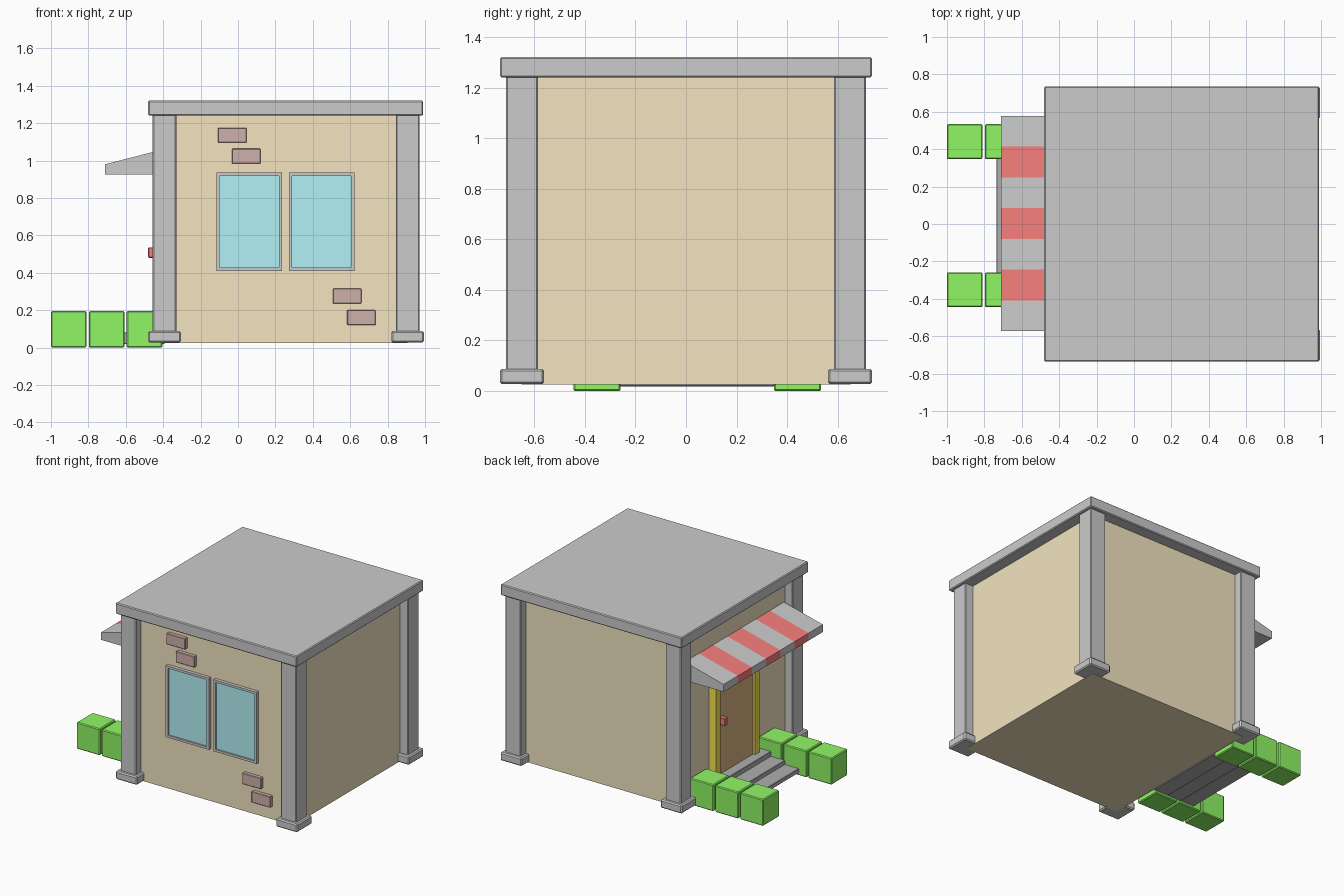
import bpy, bmesh

if "Cube" in bpy.data.objects:
    bpy.data.objects.remove(bpy.data.objects["Cube"])


def material(name, rgb):
    m = bpy.data.materials.new(name)
    m.diffuse_color = (*rgb, 1)
    m.use_nodes = True
    m.node_tree.nodes["Principled BSDF"].inputs["Base Color"].default_value = m.diffuse_color
    return m


STONE = material("stone", (0.65, 0.65, 0.65))
WALL = material("wall", (0.90, 0.775, 0.53))
GREEN = material("hedge", (0.28, 0.92, 0.13))
RED = material("red", (0.92, 0.21, 0.20))
GLASS = material("glass", (0.45, 0.88, 0.92))
BRICK = material("brick", (0.62, 0.44, 0.40))
WOOD = material("wood", (0.70, 0.47, 0.22))
YELLOW = material("yellow", (0.95, 0.78, 0.08))
DARK = material("dark_stone", (0.43, 0.43, 0.43))


def finish(name, bm, mat, bevel=0):
    bmesh.ops.recalc_face_normals(bm, faces=bm.faces)
    me = bpy.data.meshes.new(name)
    bm.to_mesh(me)
    bm.free()
    ob = bpy.data.objects.new(name, me)
    bpy.context.collection.objects.link(ob)
    if mat:
        me.materials.append(mat)
    if bevel:
        mod = ob.modifiers.new("bevel", "BEVEL")
        mod.width = bevel
        mod.segments = 1
    return ob


def box(name, xs, ys, zs, mat=None, bevel=0):
    """Box given by its min/max on each axis."""
    bm = bmesh.new()
    bmesh.ops.create_cube(bm, size=1)
    for v in bm.verts:
        v.co = [r[0] if c < 0 else r[1] for c, r in zip(v.co, (xs, ys, zs))]
    return finish(name, bm, mat, bevel)


def prism(name, profile, y0, y1, mat=None):
    """Extrude an (x, z) profile along y."""
    bm = bmesh.new()
    face = bm.faces.new([bm.verts.new((x, y0, z)) for x, z in profile])
    ext = bmesh.ops.extrude_face_region(bm, geom=[face])["geom"]
    for v in ext:
        if isinstance(v, bmesh.types.BMVert):
            v.co.y = y1
    return finish(name, bm, mat)


def frame(name, xs, zs, w, y0, y1, mat=None):
    """Rectangular ring in the xz plane, extruded along y."""
    bm = bmesh.new()
    loops = []
    for y in (y0, y1):
        for d in (0, w):
            a, b, c, e = xs[0] + d, xs[1] - d, zs[0] + d, zs[1] - d
            loops.append([bm.verts.new(p) for p in
                          ((a, y, c), (b, y, c), (b, y, e), (a, y, e))])
    for p, q in ((0, 1), (2, 3), (0, 2), (1, 3)):
        for i in range(4):
            j = (i + 1) % 4
            bm.faces.new((loops[p][i], loops[p][j], loops[q][j], loops[q][i]))
    return finish(name, bm, mat)


# Building body and flat roof
box("walls", (-0.395, 0.905), (-0.65, 0.65), (0.025, 1.26), WALL)
box("roof", (-0.48, 0.99), (-0.735, 0.735), (1.24, 1.32), STONE, 0.006)

# Corner pillars with plinths
for cx, side in ((-0.393, "left"), (0.907, "right")):
    for cy, end in ((-0.648, "front"), (0.648, "back")):
        box(f"pillar_{end}_{side}", (cx - 0.063, cx + 0.063), (cy - 0.063, cy + 0.063),
            (0.05, 1.25), STONE, 0.006)
        box(f"plinth_{end}_{side}", (cx - 0.087, cx + 0.087), (cy - 0.087, cy + 0.087),
            (0.027, 0.088), STONE, 0.008)

# Front windows
for i, (x0, x1) in enumerate(((-0.115, 0.235), (0.272, 0.622))):
    frame(f"window_frame_{i + 1}", (x0, x1), (0.41, 0.935), 0.017, -0.674, -0.64)
    box(f"window_pane_{i + 1}", (x0 + 0.015, x1 - 0.015), (-0.662, -0.64),
        (0.425, 0.92), GLASS)

# Exposed bricks
for i, (x, z) in enumerate(((-0.107, 1.095), (-0.032, 0.983), (0.508, 0.235), (0.584, 0.12))):
    box(f"brick_{i + 1}", (x, x + 0.152), (-0.678, -0.64), (z, z + 0.08), BRICK, 0.003)

# Entrance on the left side: door, frame and handle
box("door", (-0.435, -0.39), (-0.16, 0.25), (0.03, 0.93), WOOD)
for name, y in (("right", -0.205), ("left", 0.245)):
    box(f"door_post_{name}", (-0.452, -0.39), (y, y + 0.05), (0.03, 0.95), YELLOW)
box("door_lintel", (-0.452, -0.39), (-0.205, 0.295), (0.9, 0.95), YELLOW)
box("door_handle", (-0.48, -0.43), (0.198, 0.235), (0.48, 0.535), RED, 0.004)

# Striped awning
profile = ((-0.39, 0.925), (-0.71, 0.925), (-0.71, 0.98), (-0.39, 1.062))
stripe = 1.15 / 7
for i in range(7):
    y = -0.572 + i * stripe
    prism(f"awning_stripe_{i + 1}", profile, y, y + stripe, RED if i % 2 else None)

# Three steps
for i, top in enumerate((0.05, 0.08, 0.115)):
    x = -0.735 + i * 0.113
    box(f"step_{i + 1}", (x, x + 0.116), (-0.262, 0.35), (0.018, top), DARK, 0.003)

# Hedge blocks either side of the steps
for y, side in ((-0.445, "right"), (0.347, "left")):
    for i in range(3):
        x = -1 + i * 0.2025
        box(f"hedge_{side}_{i + 1}", (x, x + 0.19), (y, y + 0.187), (0, 0.195), GREEN, 0.006)
